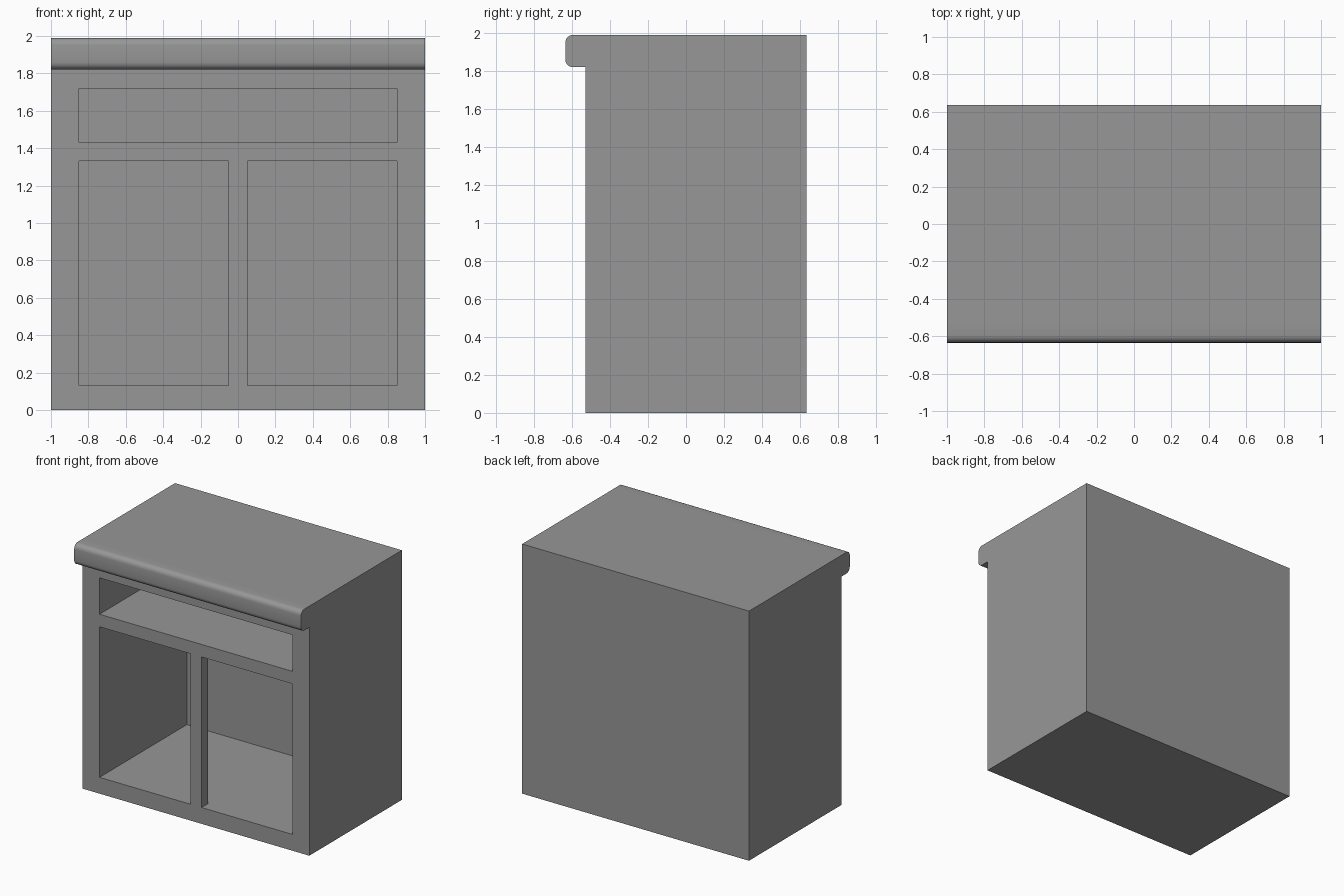
import bpy
import bmesh
from math import sin, cos, pi, radians
from mathutils import Vector

cube = bpy.data.objects.get("Cube")
if cube:
    bpy.data.objects.remove(cube, do_unlink=True)

grey = bpy.data.materials.new("plain grey")
grey.use_nodes = True
colour = (0.31, 0.31, 0.31, 1)
grey.diffuse_color = colour
grey.node_tree.nodes["Principled BSDF"].inputs["Base Color"].default_value = colour


def prism(name, outline, sweep):
    """Closed outline of 3D points swept along a vector."""
    bm = bmesh.new()
    face = bm.faces.new([bm.verts.new(p) for p in outline])
    swept = bmesh.ops.extrude_face_region(bm, geom=[face])["geom"]
    verts = [v for v in swept if isinstance(v, bmesh.types.BMVert)]
    bmesh.ops.translate(bm, vec=sweep, verts=verts)
    bmesh.ops.recalc_face_normals(bm, faces=bm.faces)
    mesh = bpy.data.meshes.new(name)
    bm.to_mesh(mesh)
    bm.free()
    mesh.materials.append(grey)
    obj = bpy.data.objects.new(name, mesh)
    bpy.context.collection.objects.link(obj)
    return obj


def arc(y, z, radius, start, steps=5):
    """Quarter circle of (y, z) points."""
    angles = [start + pi / 2 * i / steps for i in range(steps + 1)]
    return [(y + radius * cos(a), z + radius * sin(a)) for a in angles]


front, back, nose = -0.53, 0.635, -0.635
top, lip, r = 1.99, 1.82, 0.04

# Cabinet side profile with the rounded worktop nose
profile = [(front, 0), (back, 0), (back, top), (front, top)]
profile += arc(nose + r, top - r, r, pi / 2)
profile += arc(nose + r, lip + r, r, pi)
profile += [(front, lip)]
cabinet = prism("cabinet", [(-1, y, z) for y, z in profile], Vector((2, 0, 0)))

# Hollows: the cupboard goes around a shallow centre post, the drawer is open
side, post, rear, ahead, behind_post = 0.85, 0.05, 0.57, -0.8, -0.45
cupboard = [(-side, ahead), (-post, ahead), (-post, behind_post), (post, behind_post),
            (post, ahead), (side, ahead), (side, rear), (-side, rear)]
drawer = [(-side, ahead), (side, ahead), (side, rear), (-side, rear)]

bpy.context.view_layer.objects.active = cabinet
for name, plan, low, high in (("cupboard_hollow", cupboard, 0.13, 1.33),
                              ("drawer_hollow", drawer, 1.43, 1.72)):
    cutter = prism(name, [(x, y, low) for x, y in plan], Vector((0, 0, high - low)))
    cutter.hide_render = True
    cut = cabinet.modifiers.new(name, "BOOLEAN")
    cut.operation = "DIFFERENCE"
    cut.solver = "EXACT"
    cut.object = cutter
    bpy.ops.object.modifier_apply(modifier=cut.name)
    bpy.data.objects.remove(cutter, do_unlink=True)

# Smooth nose, sharp corners elsewhere
bpy.ops.object.select_all(action="DESELECT")
cabinet.select_set(True)
bpy.ops.object.shade_smooth_by_angle(angle=radians(35))
